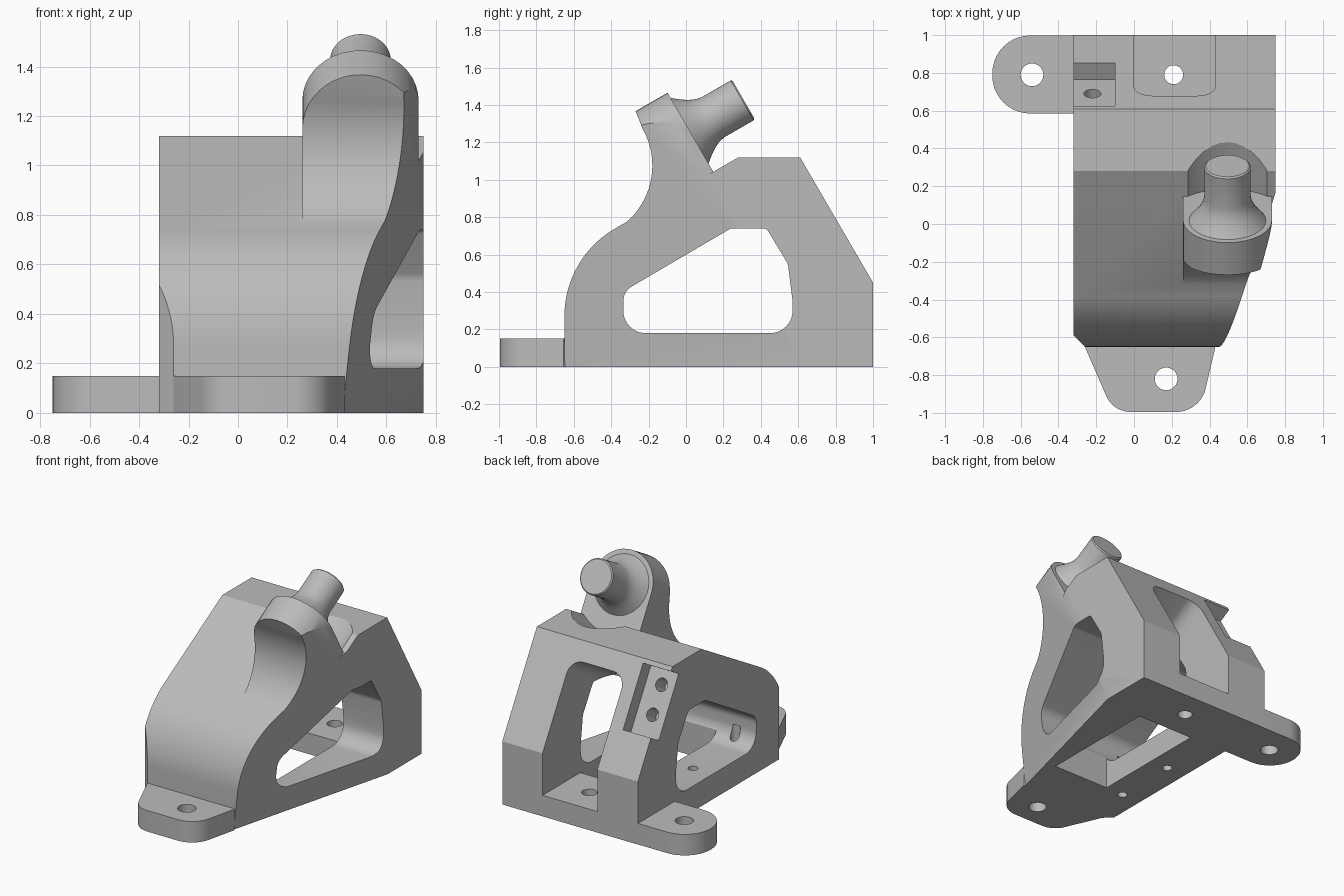
import bpy, bmesh, math
from mathutils import Matrix, Vector

if "Cube" in bpy.data.objects:
    bpy.data.objects.remove(bpy.data.objects["Cube"], do_unlink=True)

# Single grey finish
grey = bpy.data.materials.new("light_grey")
grey.use_nodes = True
grey.diffuse_color = (0.5, 0.5, 0.5, 1)
grey.node_tree.nodes["Principled BSDF"].inputs["Base Color"].default_value = (0.5, 0.5, 0.5, 1)

# Frames: side (y, z along x), tilted (x, down the boss face, along the pin), tapered right side
SIDE = Matrix(((0, 0, 1, 0), (1, 0, 0, 0), (0, 1, 0, 0), (0, 0, 0, 1)))
PLAN = Matrix.Identity(4)
TILT = Matrix.Translation((0.495, 0.019, 1.262)) @ Matrix.Rotation(math.radians(-60), 4, "X")
TAPER = (Matrix.Translation((0.44, -0.65, 0.17))
         @ Vector((1, -0.26, -0.11)).to_track_quat("Z", "Y").to_matrix().to_4x4())


def finish(name, bm, frame):
    bmesh.ops.remove_doubles(bm, verts=bm.verts, dist=1e-5)
    bm.transform(frame)
    bmesh.ops.recalc_face_normals(bm, faces=bm.faces)
    mesh = bpy.data.meshes.new(name)
    bm.to_mesh(mesh)
    bm.free()
    mesh.materials.append(grey)
    ob = bpy.data.objects.new(name, mesh)
    bpy.context.collection.objects.link(ob)
    return ob


def rounded(points, steps=10):
    """Round polygon corners; a point is (u, v) or (u, v, radius)."""
    out = []
    for i, p in enumerate(points):
        c = Vector(p[:2])
        if len(p) == 2:
            out.append(c)
            continue
        a = (Vector(points[i - 1][:2]) - c).normalized()
        b = (Vector(points[(i + 1) % len(points)][:2]) - c).normalized()
        half = a.angle(b) / 2
        centre = c + (a + b).normalized() * p[2] / math.sin(half)
        start = c + a * p[2] / math.tan(half) - centre
        end = c + b * p[2] / math.tan(half) - centre
        turn = math.atan2(start.x * end.y - start.y * end.x, start.dot(end))
        for k in range(steps + 1):
            out.append(centre + Matrix.Rotation(turn * k / steps, 2) @ start)
    return out


def arc(cu, cv, r, a0, a1, n=20):
    angles = [math.radians(a0 + (a1 - a0) * k / n) for k in range(n + 1)]
    return [(cu + r * math.cos(a), cv + r * math.sin(a)) for a in angles]


def prism(name, points, lo, hi, frame=PLAN):
    bm = bmesh.new()
    base = bm.faces.new([bm.verts.new((p[0], p[1], lo)) for p in rounded(points)])
    new = bmesh.ops.extrude_face_region(bm, geom=[base])["geom"]
    bmesh.ops.translate(bm, vec=(0, 0, hi - lo), verts=[v for v in new if isinstance(v, bmesh.types.BMVert)])
    # extruding a lone face can leave the start cap behind as an open side
    bmesh.ops.holes_fill(bm, edges=[e for e in bm.edges if e.is_boundary])
    return finish(name, bm, frame)


def block(name, u0, u1, v0, v1, w0, w1, frame=PLAN):
    return prism(name, [(u0, v0), (u1, v0), (u1, v1), (u0, v1)], w0, w1, frame)


def cylinder(name, u, v, r, lo, hi, frame=PLAN):
    return prism(name, arc(u, v, r, 0, 352.5, 47), lo, hi, frame)


def combine(ob, other, operation):
    mod = ob.modifiers.new("join", "BOOLEAN")
    mod.operation, mod.object, mod.solver = operation, other, "EXACT"
    graph = bpy.context.evaluated_depsgraph_get()
    mesh = bpy.data.meshes.new_from_object(ob.evaluated_get(graph))
    ob.modifiers.clear()
    ob.data = mesh
    bpy.data.objects.remove(other, do_unlink=True)


# Main wedge body from its side profile
profile = [(1, 0), (1, 0.45), (0.61, 1.12), (0.28, 1.12)]
profile += arc(-0.11, 0.271, 0.54, 120, 180) + [(-0.65, 0)]
body = prism("bracket_body", profile, -0.4, 0.85, SIDE)

# Side window running through the whole width
window = [(-0.335, 0.18, 0.12), (-0.335, 0.403, 0.09), (0.24, 0.74, 0.03), (0.43, 0.74, 0.03),
          (0.545, 0.55, 0.08), (0.57, 0.35), (0.57, 0.18, 0.12)]
combine(body, prism("window", window, -1, 1.2, SIDE), "DIFFERENCE")

# Back pocket, sloping along the pin direction down to the floor plate
pocket = prism("pocket", [(-0.495, 0.555, 0.1), (-0.063, 0.555, 0.1), (-0.063, 2), (-0.495, 2)],
               -0.8, 1.6, TILT)
combine(pocket, block("pocket_limit", -1, 1, 0.26, 1.3, 0.15, 2), "INTERSECT")
combine(body, pocket, "DIFFERENCE")
combine(body, block("floor_opening", -0.02, 0.433, -0.315, 0.575, -0.1, 0.25), "DIFFERENCE")

# Curved arm with a round-topped boss
arm_profile = arc(-0.58, 1.076, 0.4, -58, 30)
arm_profile += [(-0.271, 1.371), (-0.05, 1.498), (0.3, 0.9), (0, 0.75), (-0.3, 0.7)]
arm = prism("arm", arm_profile, 0.2, 0.8, SIDE)
boss = prism("boss_outline", [(-0.235, -0.235, 0.234), (0.235, -0.235, 0.234), (0.235, 1), (-0.235, 1)],
             -1, 0, TILT)
combine(arm, boss, "INTERSECT")
combine(body, arm, "UNION")

# Plan outline trims the width, a tilted plane tapers the right side
outline = [(-0.32, 1.1), (-0.32, -0.59), (-0.25, -0.66), (0.75, -0.66), (0.75, 1.1)]
combine(body, prism("outline", outline, -0.1, 2), "INTERSECT")
combine(body, block("taper", -4, 4, -4, 4, 0, 2, TAPER), "DIFFERENCE")

# Dished clearance around the pin, recess on the back slope
combine(body, cylinder("dish", 0, 0, 0.33, 0.001, 1, TILT), "DIFFERENCE")
combine(body, block("recess", -1, -0.595, 0.45, 0.9, 0.341, 0.7, TILT), "DIFFERENCE")

# Mounting feet
front_foot = [(-0.265, -0.635), (-0.258, -0.655), (-0.11, -0.995, 0.14), (0.35, -0.995, 0.16),
              (0.43, -0.655), (0.415, -0.635)]
side_foot = [(-0.25, 0.585), (-0.75, 0.585, 0.2), (-0.75, 0.998, 0.2), (-0.25, 0.998)]
for name, points in (("front_foot", front_foot), ("side_foot", side_foot)):
    combine(body, prism(name, points, 0, 0.15), "UNION")

# Bolt holes through the base, then the two recess holes
for x, y, r in ((0.17, -0.82, 0.06), (-0.54, 0.79, 0.06), (0.21, 0.79, 0.05),
                (-0.165, 0.155, 0.033), (-0.165, -0.32, 0.033)):
    combine(body, cylinder("bolt_hole", x, y, r, -0.1, 0.3), "DIFFERENCE")
for v in (0.55, 0.752):
    combine(body, cylinder("recess_hole", -0.715, v, 0.045, 0.22, 0.4, TILT), "DIFFERENCE")

# Pin with a flared root, turned around its own axis
pin_profile = [(0, -0.04), (0.203, -0.04), (0.203, 0), (0.174, 0.035), (0.15, 0.07), (0.132, 0.105),
               (0.123, 0.145), (0.123, 0.325), (0.115, 0.333), (0, 0.333)]
bm = bmesh.new()
ring = [bm.verts.new((r, 0, h)) for r, h in pin_profile]
edges = [bm.edges.new(pair) for pair in zip(ring, ring[1:])]
bmesh.ops.spin(bm, geom=ring + edges, cent=(0, 0, 0), axis=(0, 0, 1), angle=math.tau, steps=48)
pin = finish("pin", bm, TILT)

# Smooth curved surfaces, keep edges sharp
for ob in (body, pin):
    bpy.ops.object.select_all(action="DESELECT")
    ob.select_set(True)
    bpy.context.view_layer.objects.active = ob
    bpy.ops.object.shade_smooth_by_angle(angle=math.radians(28))
